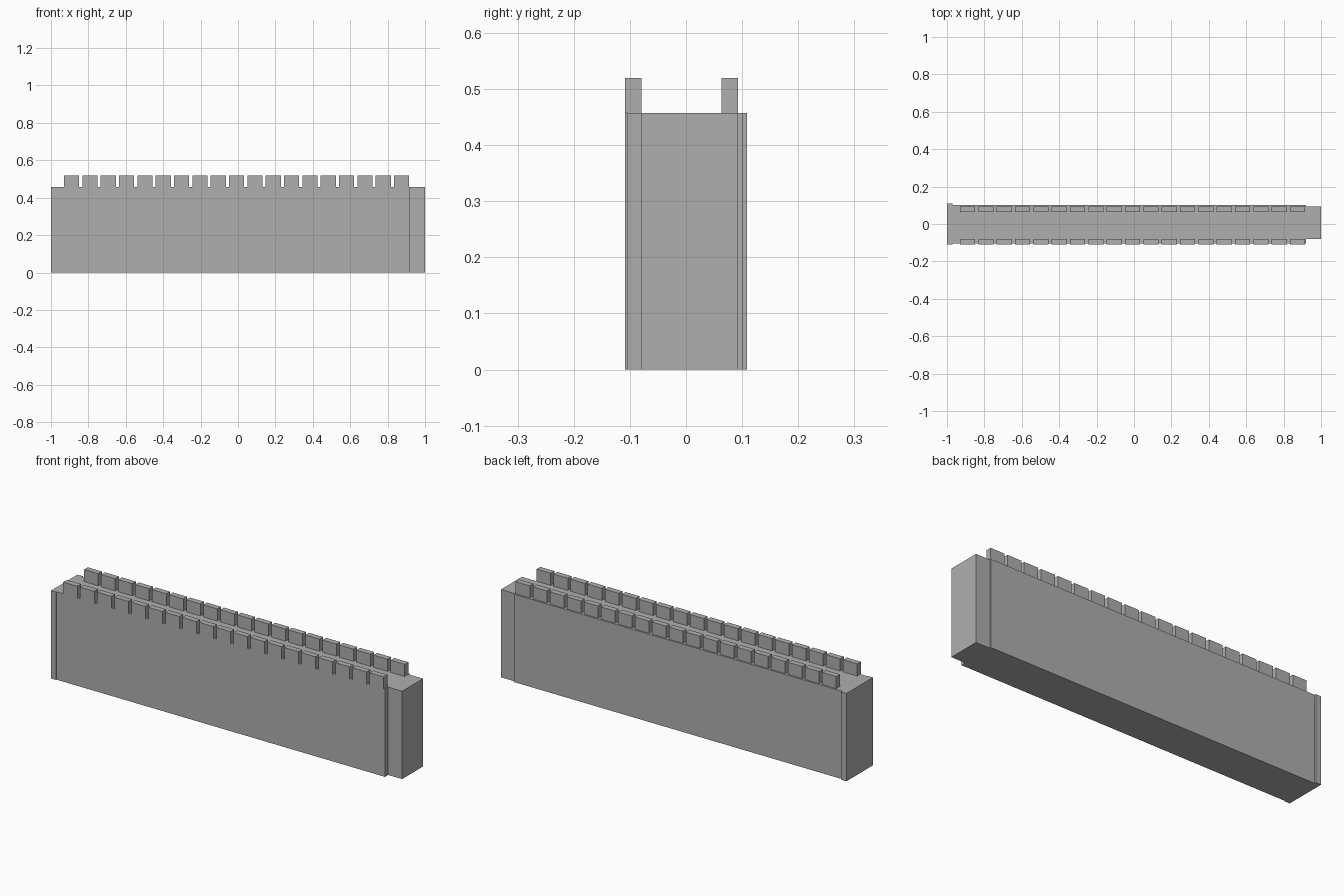
import bpy
import bmesh
from mathutils import Matrix, Vector

cube = bpy.data.objects.get("Cube")
if cube:
    bpy.data.objects.remove(cube, do_unlink=True)

grey = bpy.data.materials.new("stone_grey")
grey.use_nodes = True
COLOUR = (0.43, 0.43, 0.43, 1)
grey.diffuse_color = COLOUR
grey.node_tree.nodes["Principled BSDF"].inputs["Base Color"].default_value = COLOUR

WALL_TOP = 0.457
TOP = 0.52
COUNT = 19
PITCH = 0.098
WIDTH = 0.081


def add_box(bm, low, high):
    low, high = Vector(low), Vector(high)
    place = Matrix.Translation((low + high) / 2) @ Matrix.Diagonal((high - low).to_4d())
    place[3][3] = 1
    bmesh.ops.create_cube(bm, size=1, matrix=place)


def make_object(name, boxes):
    bm = bmesh.new()
    for low, high in boxes:
        add_box(bm, low, high)
    mesh = bpy.data.meshes.new(name)
    bm.to_mesh(mesh)
    bm.free()
    mesh.materials.append(grey)
    obj = bpy.data.objects.new(name, mesh)
    bpy.context.collection.objects.link(obj)
    return obj


def wall_from_plan(name, plan, height):
    # Extrude one closed plan outline so the stepped wall is a single solid
    bm = bmesh.new()
    base = bm.faces.new([bm.verts.new((x, y, 0)) for x, y in plan])
    top = bmesh.ops.extrude_face_region(bm, geom=[base], use_keep_orig=True)
    verts = [v for v in top["geom"] if isinstance(v, bmesh.types.BMVert)]
    bmesh.ops.translate(bm, verts=verts, vec=(0, 0, height))
    bmesh.ops.recalc_face_normals(bm, faces=bm.faces)
    mesh = bpy.data.meshes.new(name)
    bm.to_mesh(mesh)
    bm.free()
    mesh.materials.append(grey)
    obj = bpy.data.objects.new(name, mesh)
    bpy.context.collection.objects.link(obj)


# Wall: wide pier on one end, long curtain, narrow tongue on the other end
wall_from_plan("wall", [
    (-1, -0.109), (-0.97, -0.109), (-0.97, -0.105), (0.92, -0.105),
    (0.92, -0.079), (1, -0.079), (1, 0.093), (0.92, 0.093),
    (0.92, 0.101), (-0.97, 0.101), (-0.97, 0.109), (-1, 0.109),
], WALL_TOP)


# Rows of merlons along both edges of the walkway
def merlon_row(name, y_low, y_high):
    starts = [-0.93 + i * PITCH for i in range(COUNT)]
    make_object(name, [((x, y_low, WALL_TOP), (x + WIDTH, y_high, TOP)) for x in starts])


merlon_row("front_merlons", -0.109, -0.079)
merlon_row("back_merlons", 0.063, 0.093)
